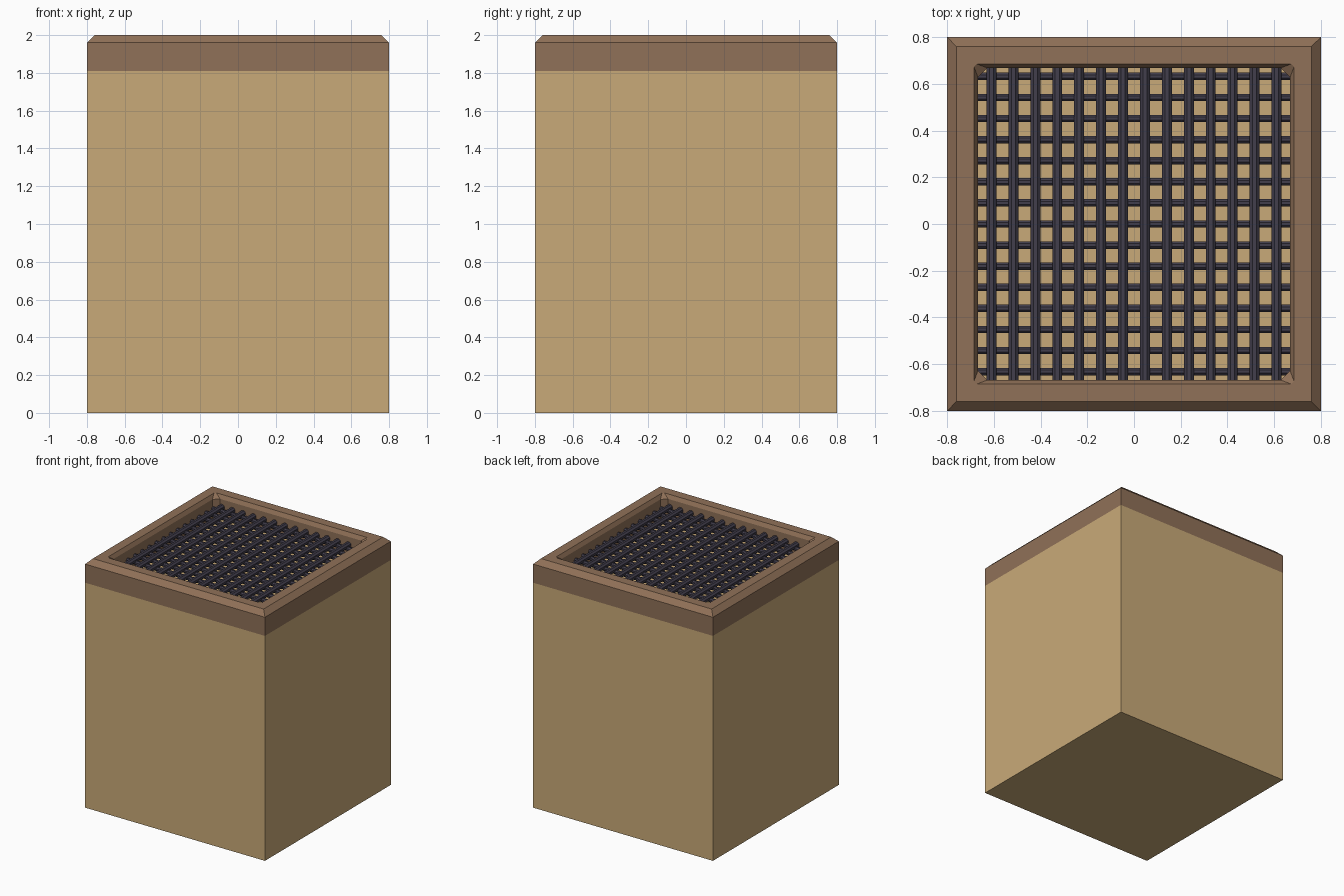
import bpy
import bmesh
from math import pi
from mathutils import Matrix

cube = bpy.data.objects.get("Cube")
if cube:
    bpy.data.objects.remove(cube, do_unlink=True)


def material(name, rgb):
    linear = [((c / 255 + 0.055) / 1.055) ** 2.4 for c in rgb] + [1.0]
    mat = bpy.data.materials.new(name)
    mat.use_nodes = True
    mat.diffuse_color = linear
    bsdf = mat.node_tree.nodes["Principled BSDF"]
    bsdf.inputs["Base Color"].default_value = linear
    bsdf.inputs["Roughness"].default_value = 0.8
    return mat


TAN = material("tan", (201, 170, 120))
BROWN = material("brown", (144, 113, 88))
DARK = material("dark_metal", (66, 62, 76))


def add_object(name, bm, mat):
    bmesh.ops.recalc_face_normals(bm, faces=bm.faces)
    mesh = bpy.data.meshes.new(name)
    bm.to_mesh(mesh)
    bm.free()
    mesh.materials.append(mat)
    obj = bpy.data.objects.new(name, mesh)
    bpy.context.scene.collection.objects.link(obj)
    return obj


def corner_ring(bm, half, cut, z):
    """Square outline with cut corners, as eight vertices."""
    a, b = half, half - cut
    outline = [(a, -b), (a, b), (b, a), (-b, a), (-a, b), (-a, -b), (-b, -a), (b, -a)]
    return [bm.verts.new((x, y, z)) for x, y in outline]


# Body: plain box whose top is the floor of the tray
HALF, BODY_TOP = 0.8, 1.81
bm = bmesh.new()
bmesh.ops.create_cube(bm, size=1, matrix=Matrix.Translation((0, 0, BODY_TOP / 2))
                      @ Matrix.Diagonal((2 * HALF, 2 * HALF, BODY_TOP, 1)))
add_object("body", bm, TAN)

# Rim: bevelled frame with a chamfered opening, half width / corner cut / height
profile = [(HALF, 0, BODY_TOP), (HALF, 0, 1.96), (0.76, 0, 2.0),
           (0.685, 0.012, 2.0), (0.668, 0.04, 1.97), (0.668, 0.04, BODY_TOP)]
bm = bmesh.new()
rings = [corner_ring(bm, *step) for step in profile]
for lower, upper in zip(rings, rings[1:]):
    for i in range(8):
        j = (i + 1) % 8
        bm.faces.new((lower[i], lower[j], upper[j], upper[i]))
bmesh.ops.remove_doubles(bm, verts=bm.verts, dist=0.0001)
add_object("rim", bm, BROWN)


def bar_row(name, count, reach, radius, z, along_y):
    """Row of parallel eight-sided rods spanning the opening."""
    bm = bmesh.new()
    turn = Matrix.Rotation(pi / 2, 4, "X" if along_y else "Y")
    for i in range(count):
        p = -reach + 2 * reach * i / (count - 1)
        place = Matrix.Translation((p, 0, z) if along_y else (0, p, z))
        spin = Matrix.Rotation(pi / 8, 4, "Z")
        bmesh.ops.create_cone(bm, cap_ends=True, segments=8, radius1=radius,
                              radius2=radius, depth=1.35, matrix=place @ turn @ spin)
    return add_object(name, bm, DARK)


# Grate: long bars over thinner cross bars
bar_row("grate_long_bars", 14, 0.61, 0.023, 1.91, True)
bar_row("grate_cross_bars", 15, 0.632, 0.017, 1.895, False)
